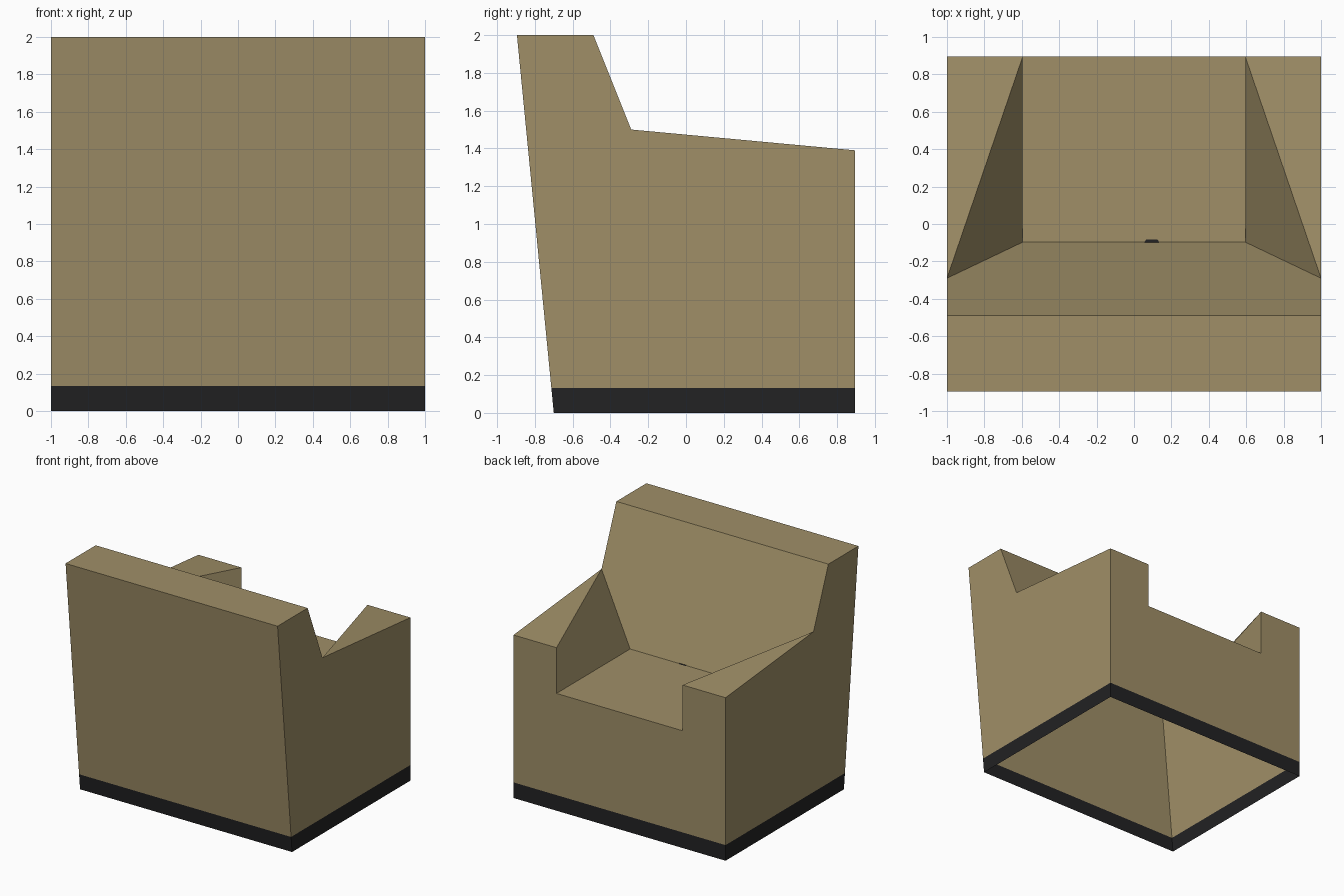
import bpy, bmesh

if "Cube" in bpy.data.objects:
    bpy.data.objects.remove(bpy.data.objects["Cube"])


def material(name, rgb):
    m = bpy.data.materials.new(name)
    m.diffuse_color = (*rgb, 1.0)
    m.use_nodes = True
    m.node_tree.nodes["Principled BSDF"].inputs["Base Color"].default_value = m.diffuse_color
    return m


tan = material("tan fabric", (0.350, 0.275, 0.137))
black = material("black trim", (0.016, 0.016, 0.017))


def finish(bm, name, mats):
    me = bpy.data.meshes.new(name)
    bm.to_mesh(me)
    bm.free()
    for m in mats:
        me.materials.append(m)
    ob = bpy.data.objects.new(name, me)
    bpy.context.collection.objects.link(ob)
    return ob


# Armchair shell, open underneath; key points on the +x half
half = {
    "rear_foot": (1, -0.70, 0), "rear_top": (1, -0.895, 2),
    "rest_top": (1, -0.49, 2), "arm_back": (1, -0.29, 1.5),
    "arm_tip": (1, 0.895, 1.39), "fore_foot": (1, 0.895, 0),
    "arm_in": (0.595, 0.895, 1.39), "seat_fore": (0.595, 0.895, 1.0),
    "seat_rear": (0.595, -0.097, 1.0),
}
bm = bmesh.new()
R = {k: bm.verts.new(p) for k, p in half.items()}
L = {k: bm.verts.new((-p[0], p[1], p[2])) for k, p in half.items()}


def across(*keys):
    """Face spanning both halves."""
    bm.faces.new([R[k] for k in keys] + [L[k] for k in reversed(keys)])


across("rear_foot", "rear_top")                            # upright rear
across("rear_top", "rest_top")                             # top of backrest
across("rest_top", "arm_back", "seat_rear")                # sloping backrest
across("seat_rear", "seat_fore")                           # seat
across("fore_foot", "arm_tip", "arm_in", "seat_fore")      # seat-side panel
for S in (R, L):
    for keys in (("rear_foot", "rear_top", "rest_top", "arm_back", "arm_tip", "fore_foot"),
                 ("arm_tip", "arm_in", "arm_back"),
                 ("arm_in", "seat_fore", "seat_rear", "arm_back")):
        bm.faces.new([S[k] for k in keys])
bmesh.ops.recalc_face_normals(bm, faces=bm.faces[:])

# Black band around the foot, cut in by height
band = 0.133
bmesh.ops.bisect_plane(bm, geom=bm.verts[:] + bm.edges[:] + bm.faces[:],
                       plane_co=(0, 0, band), plane_no=(0, 0, 1))
for f in bm.faces:
    f.material_index = 1 if max(v.co.z for v in f.verts) < band + 0.001 else 0
finish(bm, "armchair_shell", [tan, black])

# Small dark mark at the rear edge of the seat
bm = bmesh.new()
bm.faces.new([bm.verts.new((x, y, 1.003)) for x, y in
              ((0.055, -0.098), (0.135, -0.098), (0.125, -0.082), (0.065, -0.082))])
finish(bm, "seat_mark", [black])
